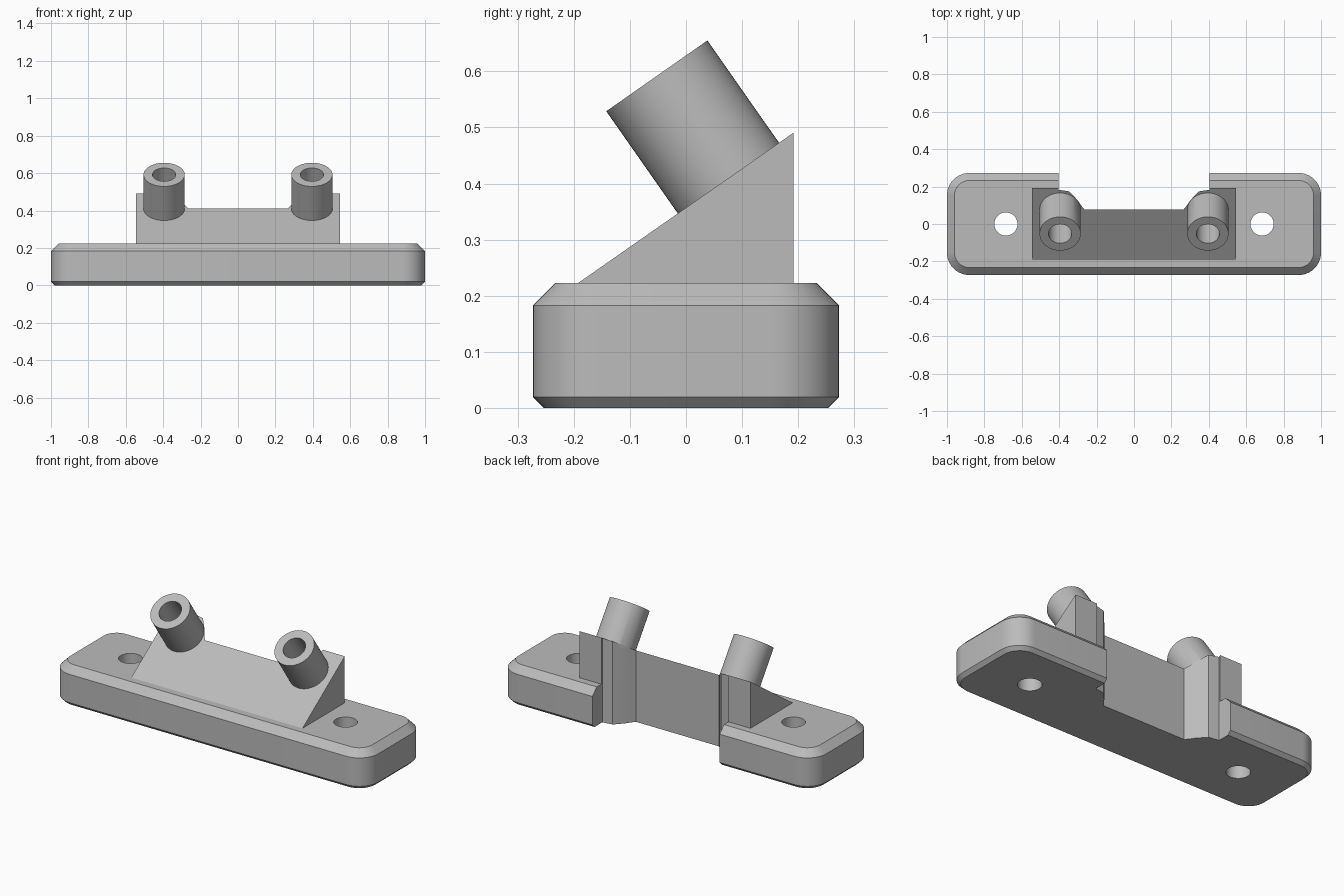
import bpy, bmesh, math
from mathutils import Matrix, Vector

cube = bpy.data.objects.get("Cube")
if cube:
    bpy.data.objects.remove(cube, do_unlink=True)

grey = bpy.data.materials.new("light grey")
grey.use_nodes = True
colour = (0.5, 0.5, 0.5, 1)
grey.diffuse_color = colour
grey.node_tree.nodes["Principled BSDF"].inputs["Base Color"].default_value = colour


def make(name, bm):
    bmesh.ops.recalc_face_normals(bm, faces=bm.faces)
    mesh = bpy.data.meshes.new(name)
    bm.to_mesh(mesh)
    bm.free()
    mesh.materials.append(grey)
    ob = bpy.data.objects.new(name, mesh)
    bpy.context.collection.objects.link(ob)
    return ob


def loft(name, rings):
    """Skin closed rings of equal length and cap both ends."""
    bm = bmesh.new()
    loops = [[bm.verts.new(p) for p in ring] for ring in rings]
    n = len(loops[0])
    for a, b in zip(loops, loops[1:]):
        for i in range(n):
            j = (i + 1) % n
            bm.faces.new((a[i], a[j], b[j], b[i]))
    bm.faces.new(loops[0][::-1])
    bm.faces.new(loops[-1])
    return make(name, bm)


def cylinder(name, radius, length, matrix):
    bm = bmesh.new()
    bmesh.ops.create_cone(bm, cap_ends=True, segments=64, radius1=radius,
                          radius2=radius, depth=length, matrix=matrix)
    return make(name, bm)


def cut(ob, cutters):
    for c in cutters:
        c.hide_render = True
        c.hide_set(True)
        mod = ob.modifiers.new("cut", "BOOLEAN")
        mod.operation = "DIFFERENCE"
        mod.solver = "EXACT"
        mod.object = c


def rounded_ring(inset, z, radius=0.12, steps=10):
    pts = []
    for k, (sx, sy) in enumerate(((1, 1), (-1, 1), (-1, -1), (1, -1))):
        for i in range(steps + 1):
            a = math.radians(90) * (k + i / steps)
            r = radius - inset
            pts.append((sx * (1 - radius) + r * math.cos(a),
                        sy * (0.273 - radius) + r * math.sin(a), z))
    return pts


# Base plate with chamfered rims
base = loft("base_plate", [rounded_ring(0.02, 0), rounded_ring(0, 0.02),
                           rounded_ring(0, 0.183), rounded_ring(0.04, 0.223)])

# Sloped wedge on top
side = ((-0.192, 0.223), (0.192, 0.223), (0.192, 0.491))
wedge = loft("wedge", [[(x, y, z) for y, z in side] for x in (-0.545, 0.545)])

# Rear recess outline, mirrored left to right
half = [(0.405, 0.4), (0.405, 0.183), (0.345, 0.174), (0.3, 0.125),
        (0.283, 0.1), (0.265, 0.077)]
outline = half + [(-x, y) for x, y in reversed(half)]
recess = loft("recess_cutter", [[(x, y, z) for x, y in outline] for z in (-0.1, 0.8)])

# Vertical mounting holes
bolts = [cylinder("bolt_hole_cutter", 0.062, 1, Matrix.Translation((s * 0.685, 0, 0)))
         for s in (-1, 1)]
cut(base, [recess] + bolts)
cut(wedge, [recess])

# Tilted hollow tubes standing square to the slope
tilt = Matrix.Rotation(math.radians(35), 4, "X")
axis = tilt @ Vector((0, 0, 1))
tubes = []
for s, label in ((-1, "right"), (1, "left")):
    top = Vector((s * 0.395, -0.052, 0.592))
    tube = cylinder(label + "_tube", 0.11, 0.24,
                    Matrix.Translation(top - axis * 0.12) @ tilt)
    bore = cylinder(label + "_bore_cutter", 0.062, 0.44, Matrix.Translation(top) @ tilt)
    cut(tube, [bore, recess])
    cut(wedge, [bore])
    tubes.append(tube)

# Smooth round walls, crisp edges
for ob in [base, wedge] + tubes:
    bpy.ops.object.select_all(action="DESELECT")
    ob.select_set(True)
    bpy.context.view_layer.objects.active = ob
    for mod in list(ob.modifiers):
        bpy.ops.object.modifier_apply(modifier=mod.name)
    bpy.ops.object.shade_smooth_by_angle(angle=math.radians(25))
